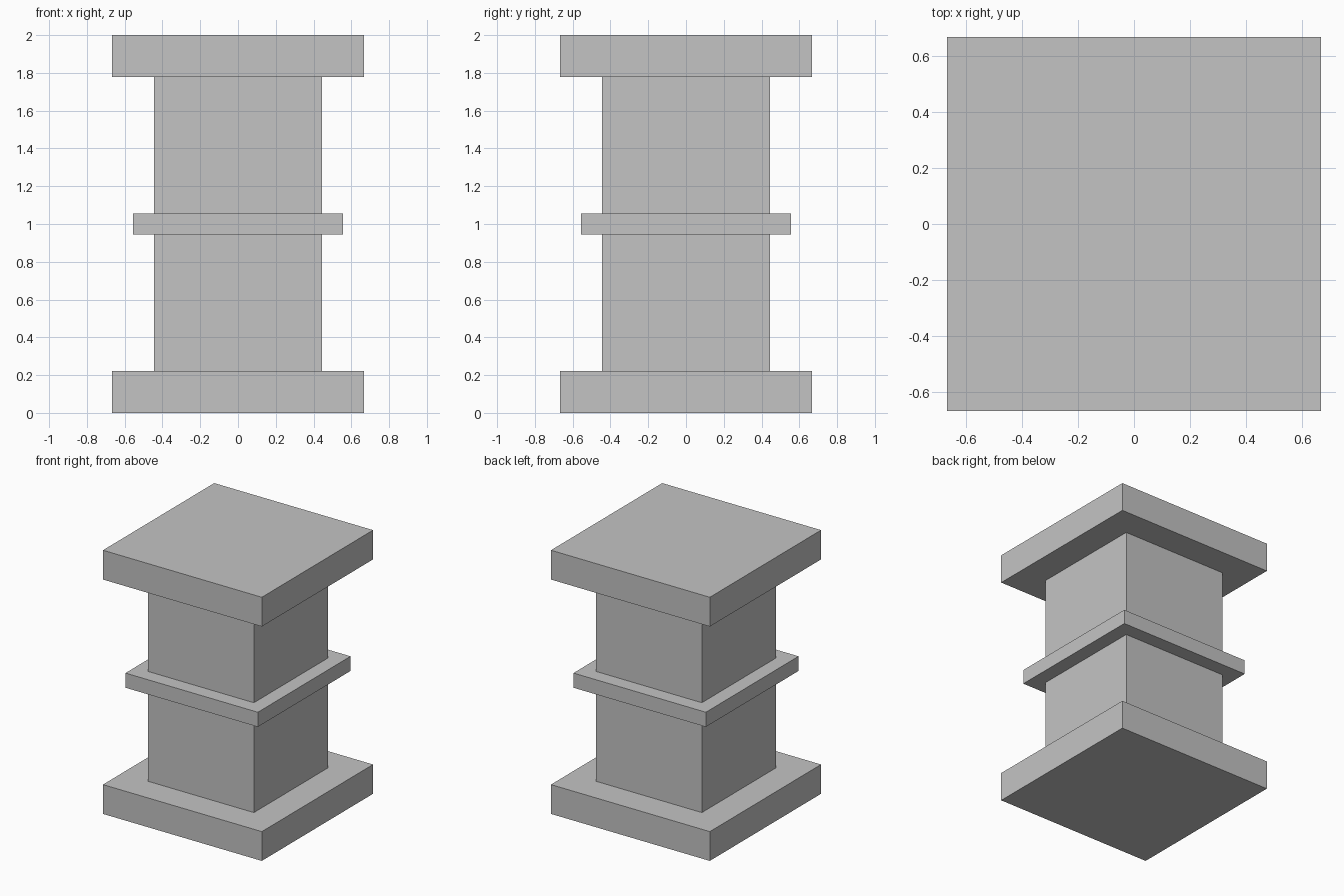
import bpy
import bmesh
from mathutils import Matrix

cube = bpy.data.objects.get("Cube")
if cube:
    bpy.data.objects.remove(cube, do_unlink=True)

# One plain grey stone colour
GREY = (0.55, 0.55, 0.55, 1.0)
stone = bpy.data.materials.new("stone_grey")
stone.use_nodes = True
stone.diffuse_color = GREY
stone.node_tree.nodes["Principled BSDF"].inputs["Base Color"].default_value = GREY

# All sizes are multiples of one module
UNIT = 2 / 18


def square_block(name, width, bottom, top):
    """Square block centred on the z axis, measured in modules."""
    size = Matrix.Diagonal((width * UNIT, width * UNIT, (top - bottom) * UNIT, 1))
    place = Matrix.Translation((0, 0, (top + bottom) / 2 * UNIT))
    bm = bmesh.new()
    bmesh.ops.create_cube(bm, size=1, matrix=place @ size)
    mesh = bpy.data.meshes.new(name)
    bm.to_mesh(mesh)
    bm.free()
    mesh.materials.append(stone)
    obj = bpy.data.objects.new(name, mesh)
    bpy.context.collection.objects.link(obj)
    return obj


# Pillar from the ground up
square_block("base_slab", 12, 0, 2)
square_block("lower_shaft", 8, 2, 8.5)
square_block("middle_band", 10, 8.5, 9.5)
square_block("upper_shaft", 8, 9.5, 16)
square_block("top_slab", 12, 16, 18)
